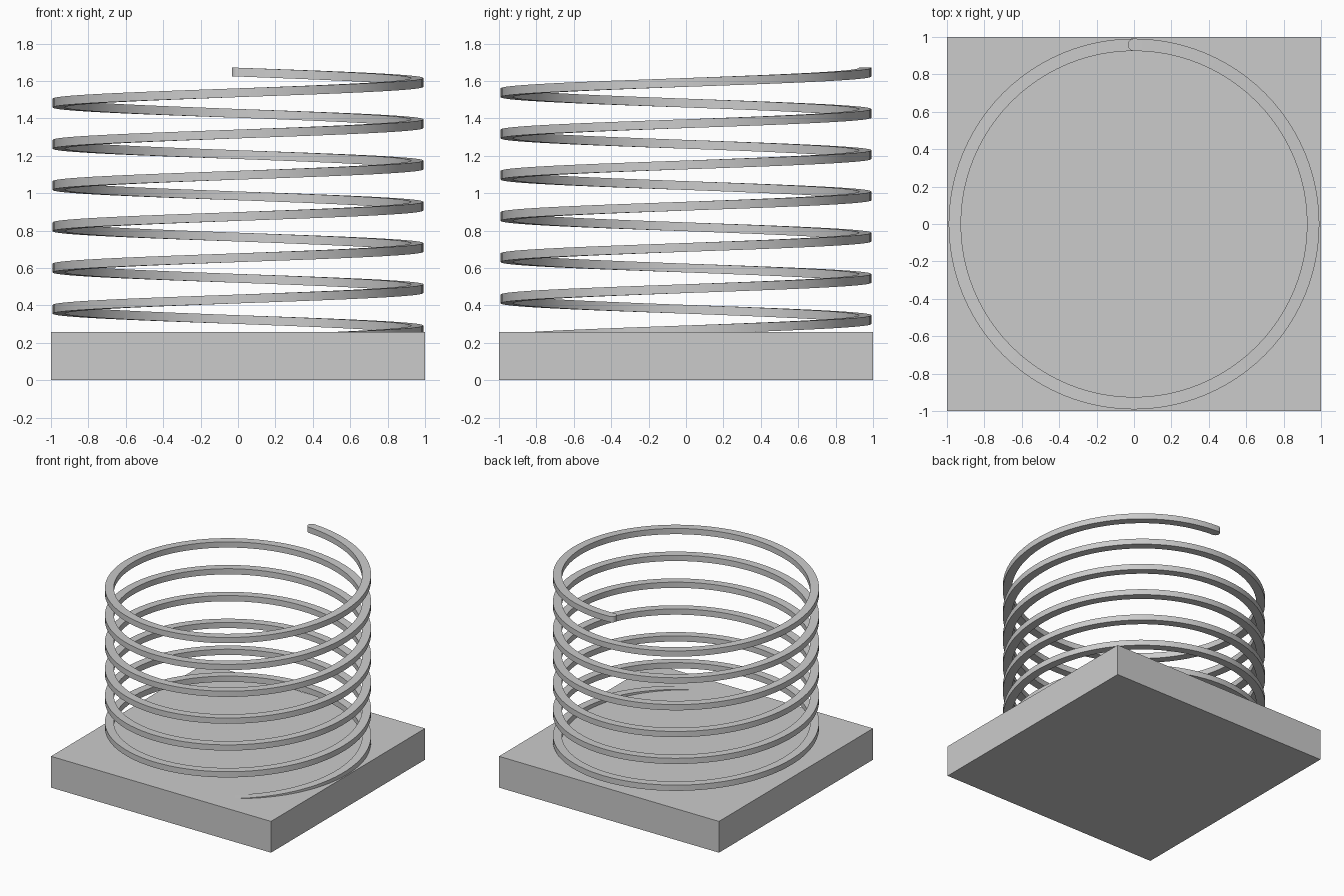
import bpy, bmesh, math

if "Cube" in bpy.data.objects:
    bpy.data.objects.remove(bpy.data.objects["Cube"])

PITCH, TURNS, STEPS = 0.2205, 7, 96
RADIUS, HALF_W, HALF_H = 0.958, 0.033, 0.0235
TOP_Z = 1.647
BASE_H = 0.257


def make_object(name, bm):
    bmesh.ops.recalc_face_normals(bm, faces=bm.faces)
    mesh = bpy.data.meshes.new(name)
    bm.to_mesh(mesh)
    bm.free()
    obj = bpy.data.objects.new(name, mesh)
    bpy.context.collection.objects.link(obj)
    return obj


# Square base plate
bm = bmesh.new()
bmesh.ops.create_cube(bm, size=1)
for v in bm.verts:
    v.co = (v.co.x * 2, v.co.y * 2, (v.co.z + 0.5) * BASE_H)
make_object("base_plate", bm)

# Spring path stations: (angle, height, half width), with half-round ends
end_angle = math.pi / 2
start_angle = end_angle - TURNS * 2 * math.pi
bottom_z = TOP_Z - TURNS * PITCH
cap = [math.radians(a) for a in (15, 30, 45, 60, 75, 87)]
stations = [(start_angle - HALF_W * math.sin(a) / RADIUS, bottom_z, HALF_W * math.cos(a))
            for a in reversed(cap)]
for i in range(TURNS * STEPS + 1):
    t = i / STEPS
    stations.append((start_angle + t * 2 * math.pi, bottom_z + t * PITCH, HALF_W))
stations += [(end_angle + HALF_W * math.sin(a) / RADIUS, TOP_Z, HALF_W * math.cos(a))
             for a in cap]

# Flat-sided coil swept through the stations
bm = bmesh.new()
rings = []
for angle, z, w in stations:
    corners = [(-w, -HALF_H), (w, -HALF_H), (w, HALF_H), (-w, HALF_H)]
    rings.append([bm.verts.new(((RADIUS + dr) * math.cos(angle),
                                (RADIUS + dr) * math.sin(angle), z + dz))
                  for dr, dz in corners])
for a, b in zip(rings, rings[1:]):
    for k in range(4):
        n = (k + 1) % 4
        bm.faces.new((a[k], a[n], b[n], b[k]))
bm.faces.new(rings[0])
bm.faces.new(rings[-1])
spring = make_object("spring_coil", bm)

bpy.context.view_layer.objects.active = spring
spring.select_set(True)
bpy.ops.object.shade_smooth_by_angle(angle=math.radians(35))
